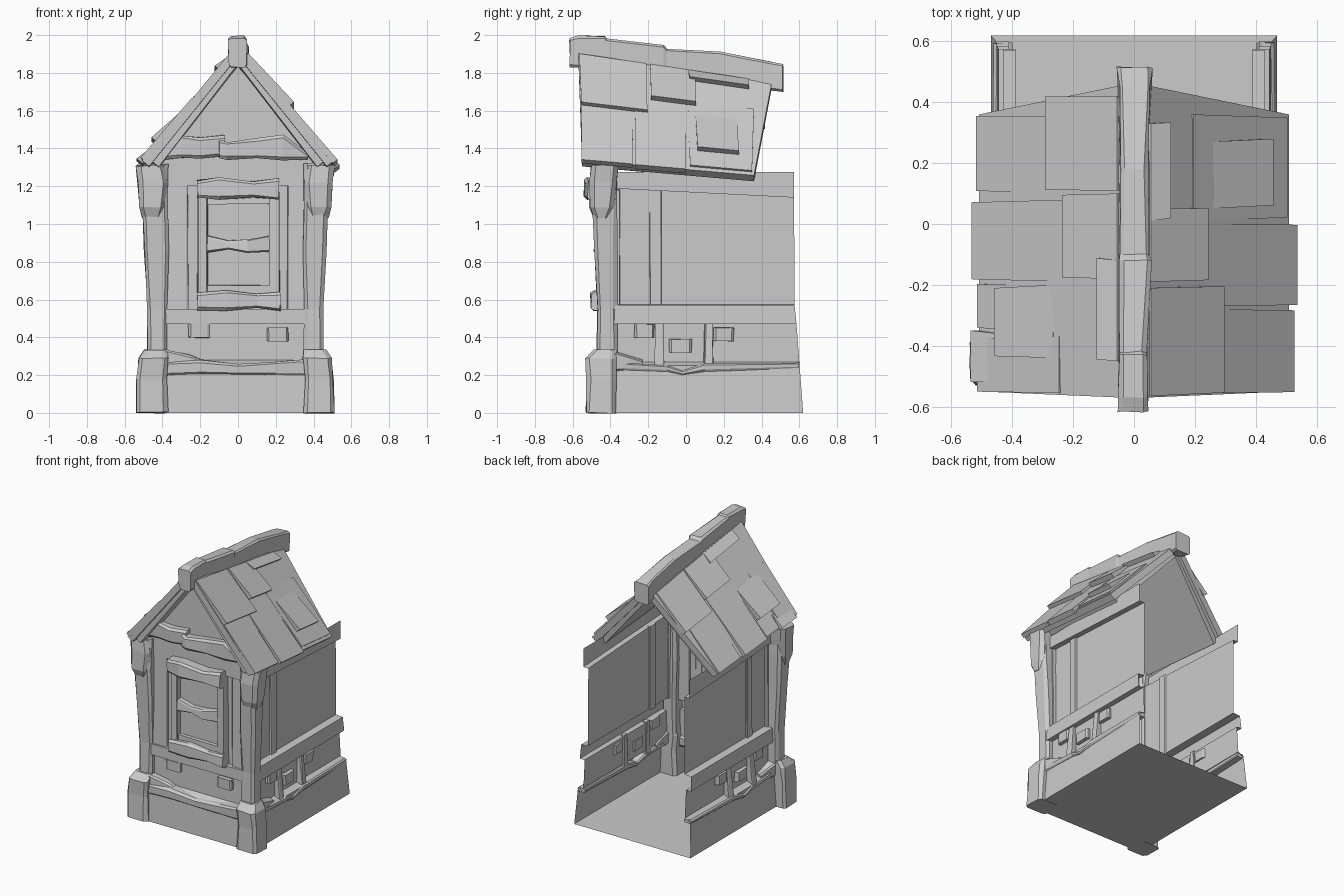
import bpy, bmesh, random
from mathutils import Vector

random.seed(4)


def make(name, verts, faces):
    bm = bmesh.new()
    vs = [bm.verts.new(v) for v in verts]
    for f in faces:
        bm.faces.new([vs[i] for i in f])
    bmesh.ops.recalc_face_normals(bm, faces=bm.faces)
    me = bpy.data.meshes.new(name)
    bm.to_mesh(me)
    bm.free()
    ob = bpy.data.objects.new(name, me)
    bpy.context.collection.objects.link(ob)
    return ob


def bar(name, axis, rings, ch=0.012, jit=0.004):
    """Chamfered rectangular bar lofted along an axis; ring = (t, a0, a1, b0, b1)."""
    verts, n = [], len(rings)
    for t, a0, a1, b0, b1 in rings:
        a0, a1 = min(a0, a1), max(a0, a1)
        for a, b in ((a0 + ch, b0), (a1 - ch, b0), (a1, b0 + ch), (a1, b1 - ch),
                     (a1 - ch, b1), (a0 + ch, b1), (a0, b1 - ch), (a0, b0 + ch)):
            p = [a, b]
            p.insert(axis, t)
            verts.append([c + random.uniform(-jit, jit) for c in p])
    faces = [[k * 8 + i, k * 8 + (i + 1) % 8, k * 8 + 8 + (i + 1) % 8, k * 8 + 8 + i]
             for k in range(n - 1) for i in range(8)]
    faces += [list(range(8)), list(range(n * 8 - 8, n * 8))]
    return make(name, verts, faces)


def box(name, x0, x1, y0, y1, z0, z1, ch=0.005, jit=0.003):
    return bar(name, 2, [(z0, x0, x1, y0, y1), (z1, x0, x1, y0, y1)], ch, jit)


def sheet(name, line_a, line_b):
    """Open wall skin between two matching polylines."""
    n = len(line_a)
    return make(name, line_a + line_b, [[i, i + 1, n + i + 1, n + i] for i in range(n - 1)])


# Floor
make("floor", [(-.47, -.5, 0), (.47, -.5, 0), (.47, .62, 0), (-.47, .62, 0)], [[0, 1, 2, 3]])

# Side walls: plinth, lower wall, rail, panel and top rail as one stepped profile
side_prof = [(.47, 0, .62), (.455, .23, .603), (.455, .25, .60), (.41, .27, .60), (.41, .47, .585),
             (.45, .47, .585), (.445, .57, .575), (.39, .575, .575), (.39, 1.14, .572),
             (.43, 1.14, .572), (.43, 1.275, .572)]
for s, tag in ((-1, "left"), (1, "right")):
    front = [(s * x, -.42, z + (.05 if 1.1 < z < 1.2 else 0)) for x, z, y in side_prof]
    back = [(s * x, y, z) for x, z, y in side_prof]
    sheet("side_wall_" + tag, front, back)

    # Upright boards, short struts and bricks on the side walls
    box("side_board_" + tag, s * .38, s * .405, -.19, -.13, .57, 1.18)
    box("side_corner_board_" + tag, s * .38, s * .41, -.42, -.35, .57, 1.18)
    for y in (-.14, .12):
        bar("side_strut_" + tag, 2, [(.23, s * .40, s * .46, y - .025, y + .025),
                                     (.48, s * .40, s * .435, y - .02, y + .02)], .005)
    for y, z in ((-.22, .435), (-.03, .355), (.2, .415)):
        w = .06 if y == -.03 else .053
        box("side_brick_" + tag, s * .40, s * .44, y - w, y + w, z - .035, z + .035, .012)
    bar("plinth_mound_" + tag, 1, [(-.4, s * .4, s * .47, .22, .33), (-.3, s * .4, s * .46, .22, .30),
                                   (-.23, s * .4, s * .45, .22, .28)])
    bar("plinth_cap_" + tag, 1, [(-.38, s * .4, s * .465, .23, .27), (-.1, s * .4, s * .465, .22, .25),
                                 (-.02, s * .4, s * .465, .20, .225), (.1, s * .4, s * .465, .22, .26),
                                 (.595, s * .4, s * .46, .235, .265)], .008, .002)

    # Corner stone and flared corner post
    def ring(z, outer, inner, y0, y1):
        return (z, s * outer - .015, s * inner - .012, y0, y1)
    bar("corner_stone_" + tag, 2, [ring(0, .525, .36, -.53, -.37), ring(.18, .52, .365, -.525, -.37),
                                   ring(.29, .51, .355, -.53, -.37), ring(.335, .48, .36, -.485, -.37)], .02)
    bar("corner_post_" + tag, 2, [ring(.31, .465, .36, -.475, -.365), ring(.55, .465, .36, -.47, -.365),
                                  ring(.85, .48, .355, -.485, -.365), ring(1.1, .49, .36, -.495, -.365),
                                  ring(1.32, .49, .36, -.485, -.37)], .018)
    bar("post_head_" + tag, 2, [ring(1.03, .495, .385, -.49, -.40), ring(1.09, .51, .37, -.51, -.38),
                                ring(1.22, .515, .36, -.51, -.365), ring(1.31, .525, .375, -.50, -.36)], .025)

# Front wall profile and gable
front_prof = [(-.50, 0), (-.49, .24), (-.475, .26), (-.43, .28), (-.43, .47), (-.46, .47),
              (-.46, .55), (-.425, .55), (-.425, 1.20), (-.45, 1.20), (-.45, 1.31)]
sheet("front_wall", [(-.40, y, z) for y, z in front_prof], [(.40, y, z) for y, z in front_prof])
make("gable", [(-.44, -.45, 1.30), (.44, -.45, 1.30), (0, -.45, 1.87)], [[0, 1, 2]])
bar("plinth_front_cap", 0, [(-.38, -.50, -.42, .2, .27), (-.2, -.50, -.42, .2, .28), (0, -.50, -.42, .2, .26),
                            (.2, -.50, -.42, .2, .27), (.36, -.50, -.42, .2, .285)], .012)
bar("front_mound", 0, [(-.38, -.49, -.42, .22, .335), (-.26, -.48, -.42, .23, .31), (-.2, -.47, -.42, .25, .285)])
for x, z in ((-.205, .435), (.21, .415)):
    box("front_brick", x - .057, x + .057, -.465, -.42, z - .035, z + .035, .012)

# Cracked beam across the gable foot
bar("gable_beam_left", 0, [(-.39, -.49, -.44, 1.34, 1.39), (-.3, -.50, -.44, 1.35, 1.47),
                           (-.2, -.505, -.44, 1.35, 1.455), (-.07, -.50, -.44, 1.36, 1.47)], .015)
bar("gable_beam_right", 0, [(-.10, -.515, -.44, 1.35, 1.45), (-.06, -.52, -.44, 1.34, 1.435),
                            (.1, -.515, -.44, 1.35, 1.455), (.24, -.51, -.44, 1.34, 1.47),
                            (.37, -.49, -.44, 1.34, 1.37)], .015)

# Boards beside the window, then the window itself
for x0, x1 in ((-.38, -.265), (.26, .36)):
    box("front_board", x0, x1, -.445, -.41, .55, 1.2)
for x0, x1 in ((-.215, -.16), (.165, .22)):
    box("window_jamb", x0, x1, -.475, -.42, .6, 1.17)
make("window_pane", [(-.17, -.435, .62), (.17, -.435, .62), (.17, -.435, 1.15), (-.17, -.435, 1.15)],
     [[0, 1, 2, 3]])
box("window_top_bar", -.17, .17, -.46, -.42, 1.105, 1.15)
box("window_bottom_bar", -.17, .17, -.46, -.42, .62, .675)
bar("window_middle_bar", 0, [(-.165, -.47, -.42, .85, .94), (-.05, -.475, -.42, .865, .91),
                             (.05, -.485, -.42, .85, .92), (.17, -.47, -.42, .855, .94)], .008)
bar("window_lintel", 0, [(-.215, -.52, -.42, 1.14, 1.23), (-.1, -.54, -.42, 1.13, 1.245),
                         (.08, -.535, -.42, 1.14, 1.225), (.215, -.52, -.42, 1.125, 1.24)], .014)
bar("window_sill", 0, [(-.215, -.50, -.42, .545, .635), (-.06, -.505, -.42, .54, .65),
                       (.1, -.50, -.42, .555, .63), (.225, -.50, -.42, .54, .64)], .014)


def on_roof(s, x, y, off):
    """Point on the sagging roof slope at |x|, y, moved off along the slope normal."""
    zr, ze = 1.96 - .155 * (y + .57), 1.315 - .085 * (y + .55)
    return Vector((s * max(x + .77 * off, 0), y, zr + (ze - zr) * x / .52 + .63 * off))


def slab(name, s, x0, x1, upper_y, lower_y, lo, hi0, hi1):
    cs = [(x0, upper_y[0], hi0), (x0, upper_y[1], hi0), (x1, lower_y[1], hi1), (x1, lower_y[0], hi1)]
    verts = [on_roof(s, x, y, h) for x, y, h in cs] + [on_roof(s, x, y, lo) for x, y, h in cs]
    return make(name, verts, [[0, 1, 2, 3], [4, 5, 6, 7]] +
                [[i, (i + 1) % 4, 4 + (i + 1) % 4, 4 + i] for i in range(4)])


# Roof slopes with an inset rafter layer below
for s, tag in ((-1, "left"), (1, "right")):
    slab("roof_" + tag, s, .045, .505, (-.57, .455), (-.55, .36), -.045, 0, .005)
    slab("roof_rafters_" + tag, s, .045, .485, (-.55, .43), (-.53, .335), -.085, -.04, -.04)

# Raised shingles: side, inner x, outer x, front y, back y, lip height
shingles = [
    (1, .05, .27, -.565, -.21, .035), (1, .05, .21, -.19, .05, .045), (1, .05, .095, .01, .33, .035),
    (1, .25, .51, -.555, -.28, .022), (1, .20, .515, -.27, .0, .028), (1, .19, .49, .01, .36, .018),
    (1, .24, .42, .05, .27, .05),
    (-1, .05, .10, -.45, -.12, .03), (-1, .05, .21, -.18, .10, .035), (-1, .05, .27, .11, .42, .03),
    (-1, .20, .51, -.19, .08, .03), (-1, .26, .505, .10, .355, .018), (-1, .24, .50, -.555, -.37, .02),
    (-1, .26, .42, -.44, -.20, .05), (-1, .44, .51, -.52, -.36, .035), (-1, .40, .50, -.35, -.2, .02)]
for s, x0, x1, y0, y1, h in shingles:
    j = [random.uniform(-.012, .012) for _ in range(2)]
    slab("shingle", s, x0, x1, (y0, y1), (y0 + abs(j[0]), y1 + j[1]), -.01, .008, h)

# Ridge beam
bar("ridge_beam", 1, [(-.615, -.05, .045, 1.83, 1.985), (-.57, -.05, .045, 1.83, 1.995),
                      (-.43, -.05, .045, 1.84, 1.995), (-.42, -.05, .04, 1.84, 1.985),
                      (-.12, -.045, .055, 1.79, 1.945), (-.1, -.05, .05, 1.79, 1.93),
                      (.18, -.045, .045, 1.76, 1.91), (.45, -.05, .055, 1.71, 1.86),
                      (.515, -.055, .06, 1.70, 1.845)], .012, .004)
